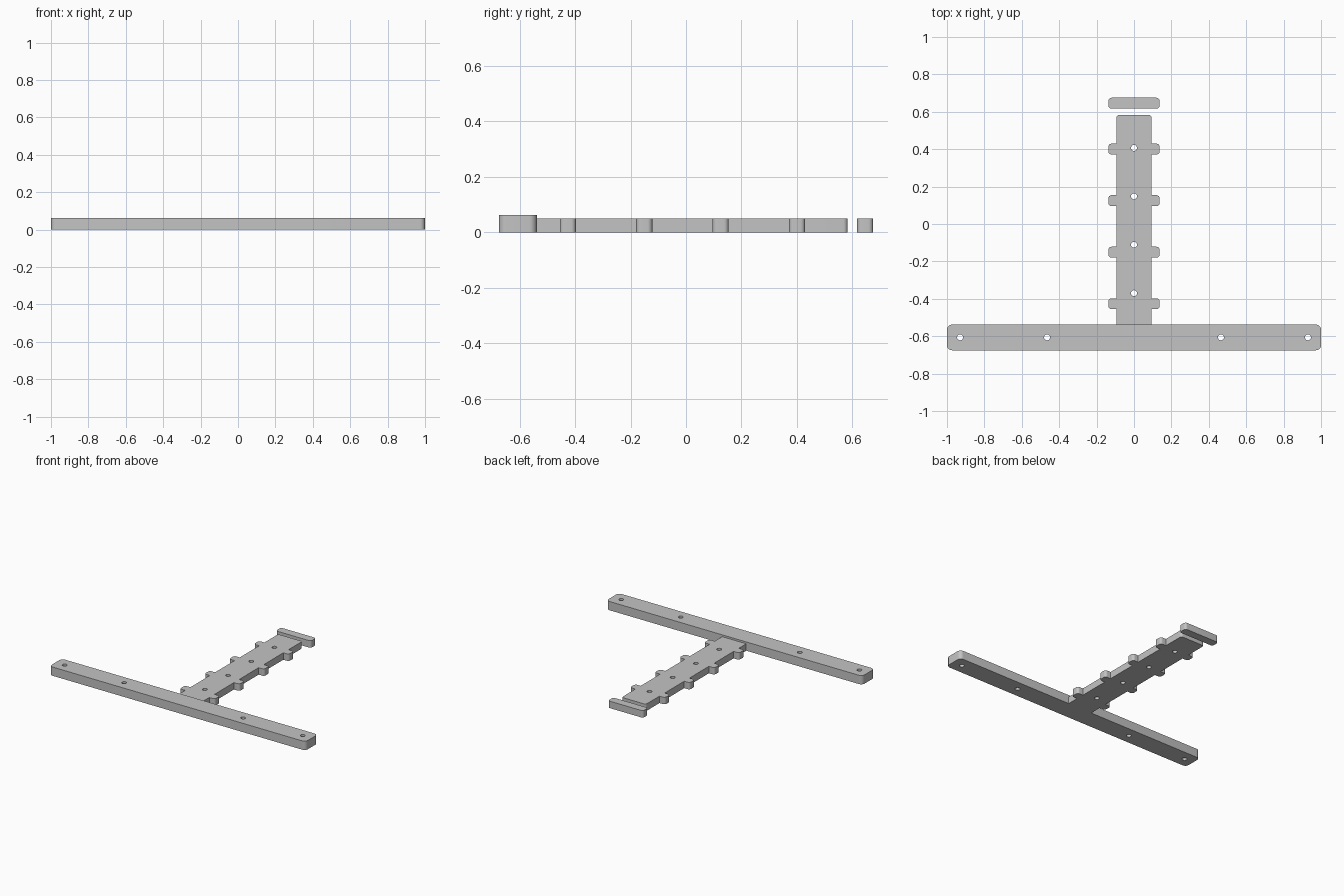
import bpy, bmesh, math
from mathutils import Vector

cube = bpy.data.objects.get("Cube")
if cube:
    bpy.data.objects.remove(cube)

grey = bpy.data.materials.new("plain grey")
grey.use_nodes = True
colour = (0.55, 0.55, 0.55, 1)
grey.diffuse_color = colour
grey.node_tree.nodes["Principled BSDF"].inputs["Base Color"].default_value = colour

BAR_Y, BAR_FRONT, BAR_BACK = -0.606, -0.675, -0.538
THIN, THICK = 0.049, 0.062
HOLE = 0.016


def rounded(corners, steps=8):
    """Outline of right-angled corners (x, y, radius), each rounded by an arc."""
    pts = []
    for i, (x, y, r) in enumerate(corners):
        p = Vector((x, y))
        if r == 0:
            pts.append(p)
            continue
        a = (Vector(corners[i - 1][:2]) - p).normalized()
        b = (Vector(corners[(i + 1) % len(corners)][:2]) - p).normalized()
        for k in range(steps + 1):
            t = math.pi / 2 * k / steps
            pts.append(p + r * (a + b) - r * (b * math.cos(t) + a * math.sin(t)))
    return pts


def circle(x, y, r, n=24):
    return [Vector((x + r * math.cos(2 * math.pi * k / n),
                    y + r * math.sin(2 * math.pi * k / n))) for k in range(n)]


def rectangle(half, y0, y1, r):
    return rounded([(-half, y0, r), (half, y0, r), (half, y1, r), (-half, y1, r)])


def plate(name, outline, holes, height):
    """Solid plate standing on the ground, pierced by round holes."""
    curve = bpy.data.curves.new(name, "CURVE")
    curve.dimensions = "2D"
    curve.fill_mode = "BOTH"
    curve.extrude = height / 2
    for loop in [outline] + [circle(x, y, HOLE) for x, y in holes]:
        spline = curve.splines.new("POLY")
        spline.points.add(len(loop) - 1)
        for point, p in zip(spline.points, loop):
            point.co = (p.x, p.y, 0, 1)
        spline.use_cyclic_u = True
    source = bpy.data.objects.new(name + " profile", curve)
    bpy.context.collection.objects.link(source)
    mesh = bpy.data.meshes.new_from_object(
        source.evaluated_get(bpy.context.evaluated_depsgraph_get()))
    bpy.data.objects.remove(source)
    bm = bmesh.new()
    bm.from_mesh(mesh)
    bmesh.ops.remove_doubles(bm, verts=bm.verts, dist=0.0001)
    bmesh.ops.translate(bm, verts=bm.verts, vec=(0, 0, height / 2))
    bmesh.ops.recalc_face_normals(bm, faces=bm.faces)
    bm.to_mesh(mesh)
    bm.free()
    mesh.name = name
    mesh.materials.clear()
    mesh.materials.append(grey)
    obj = bpy.data.objects.new(name, mesh)
    bpy.context.collection.objects.link(obj)
    bpy.ops.object.select_all(action="DESELECT")
    obj.select_set(True)
    bpy.context.view_layer.objects.active = obj
    bpy.ops.object.shade_smooth_by_angle(angle=math.radians(30))
    return obj


# Long cross bar with two screw holes on each side
plate("cross_bar", rectangle(1.0, BAR_FRONT, BAR_BACK, 0.027),
      [(s * x, BAR_Y) for s in (-1, 1) for x in (0.465, 0.93)], THICK)

# Spine with four pairs of rounded tabs and a row of holes
W, TAB, R = 0.094, 0.137, 0.017
side = [(W, BAR_BACK, 0)]
for i in range(4):
    y = -0.426 + 0.2755 * i
    side += [(W, y - 0.029, 0), (TAB, y - 0.029, R),
             (TAB, y + 0.029, R), (W, y + 0.029, 0)]
side.append((W, 0.583, 0.016))
mirrored = [(-x, y, r) for x, y, r in reversed(side)]
plate("spine", rounded(side + mirrored),
      [(0, -0.37 + 0.259 * i) for i in range(4)], THIN)

# Loose end piece beyond the spine
plate("end_strip", rectangle(TAB, 0.617, 0.675, R), [], THIN)
